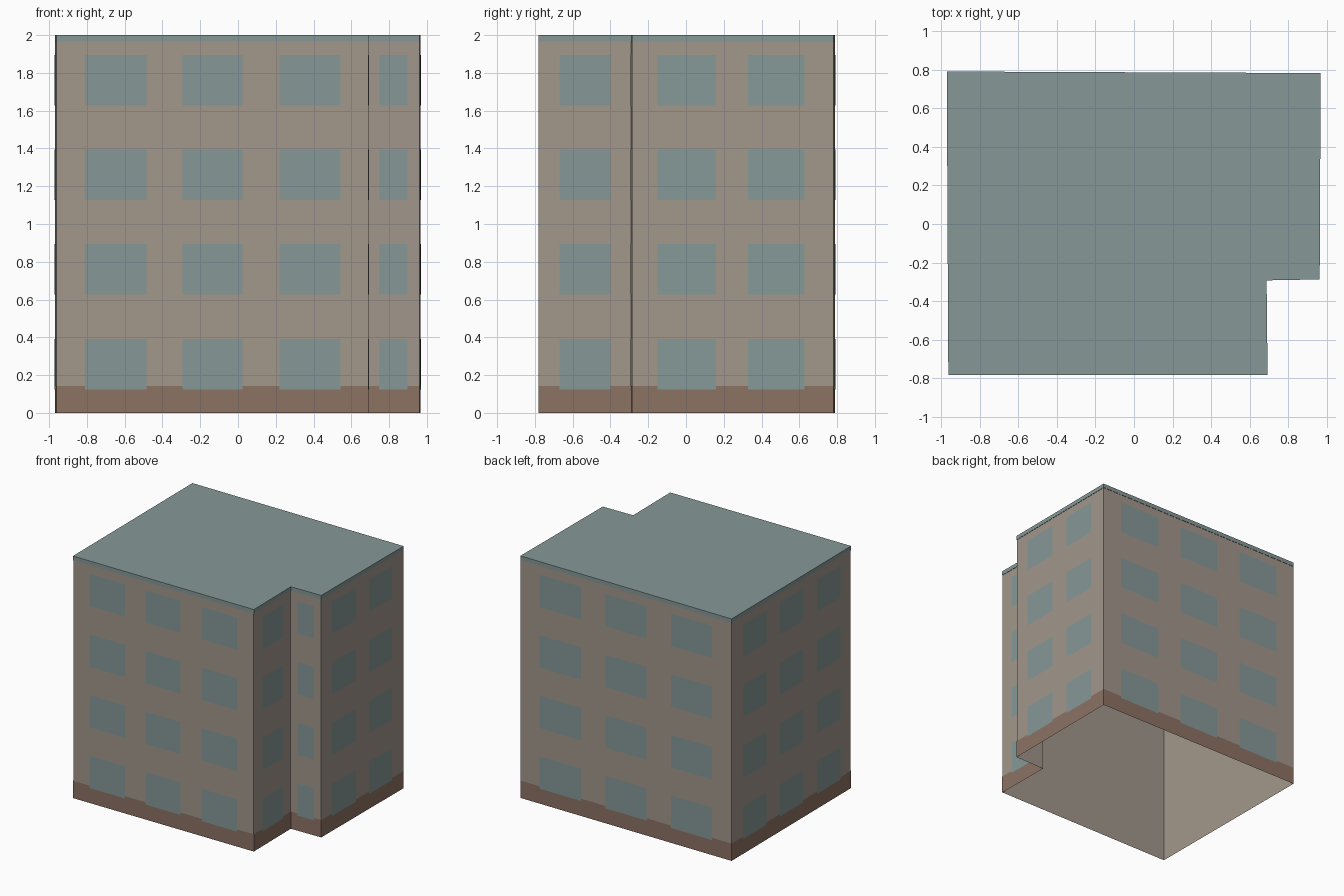
import bpy
import bmesh
from mathutils import Vector

cube = bpy.data.objects.get("Cube")
if cube:
    bpy.data.objects.remove(cube, do_unlink=True)


def make_material(name, srgb):
    linear = [((c / 255 + 0.055) / 1.055) ** 2.4 for c in srgb]
    mat = bpy.data.materials.new(name)
    mat.use_nodes = True
    mat.diffuse_color = (*linear, 1)
    bsdf = mat.node_tree.nodes["Principled BSDF"]
    bsdf.inputs["Base Color"].default_value = (*linear, 1)
    bsdf.inputs["Roughness"].default_value = 0.9
    return mat


plaster = make_material("beige plaster", (162, 151, 139))
brick = make_material("brown plinth", (140, 114, 100))
teal = make_material("grey teal", (134, 153, 151))

# Slightly skewed footprint with a notched corner, anticlockwise from above
CORNERS = [Vector(p) for p in (
    (-0.96, -0.78), (0.69, -0.78), (0.685, -0.29),
    (0.96, -0.285), (0.965, 0.78), (-0.968, 0.788))]
HEIGHT = 2.0
BASE_TOP = 0.143
TRIM_BOTTOM = 1.965
SKIN = 0.002


def outward(a, b):
    d = (b - a).normalized()
    return Vector((d.y, -d.x))


def outline(offset):
    """Footprint pushed outward with mitred corners."""
    points = []
    for i, p in enumerate(CORNERS):
        n1 = outward(CORNERS[i - 1], p)
        n2 = outward(p, CORNERS[(i + 1) % len(CORNERS)])
        points.append(p + (n1 + n2) * offset / (1 + n1.dot(n2)))
    return points


def make_object(name, bm, mat):
    mesh = bpy.data.meshes.new(name)
    bm.to_mesh(mesh)
    bm.free()
    mesh.materials.append(mat)
    obj = bpy.data.objects.new(name, mesh)
    bpy.context.collection.objects.link(obj)
    return obj


def band(name, mat, offset, z0, z1, capped=False):
    bm = bmesh.new()
    points = outline(offset)
    low = [bm.verts.new((*p, z0)) for p in points]
    high = [bm.verts.new((*p, z1)) for p in points]
    for i in range(len(points)):
        j = (i + 1) % len(points)
        bm.faces.new((low[i], low[j], high[j], high[i]))
    if capped:
        bm.faces.new(high)
    return make_object(name, bm, mat)


# Wall shell, open underneath, with plinth and roof trim
band("walls", plaster, 0, 0, TRIM_BOTTOM)
band("plinth", brick, SKIN, 0, BASE_TOP)
band("roof", teal, SKIN, TRIM_BOTTOM, HEIGHT, capped=True)

# Window columns as fractions along each wall
THREE = [(0.091, 0.288), (0.403, 0.597), (0.715, 0.91)]
TWO = [(0.126, 0.416), (0.575, 0.857)]
ONE = [(0.225, 0.775)]
WALLS = {
    "front": THREE, "notch_side": ONE, "notch_front": ONE,
    "right": TWO, "back": THREE, "left": THREE}
FLOORS = [0.125 + 0.501 * i for i in range(4)]
WINDOW_HEIGHT = 0.267

# Thin window panes on every wall
for i, (side, columns) in enumerate(WALLS.items()):
    a, b = CORNERS[i], CORNERS[(i + 1) % len(CORNERS)]
    shift = outward(a, b) * SKIN * 2
    bm = bmesh.new()
    for z in FLOORS:
        for u0, u1 in columns:
            p, q = a.lerp(b, u0) + shift, a.lerp(b, u1) + shift
            top = z + WINDOW_HEIGHT
            bm.faces.new([bm.verts.new(v) for v in (
                (*p, z), (*q, z), (*q, top), (*p, top))])
    make_object(side + "_windows", bm, teal)
